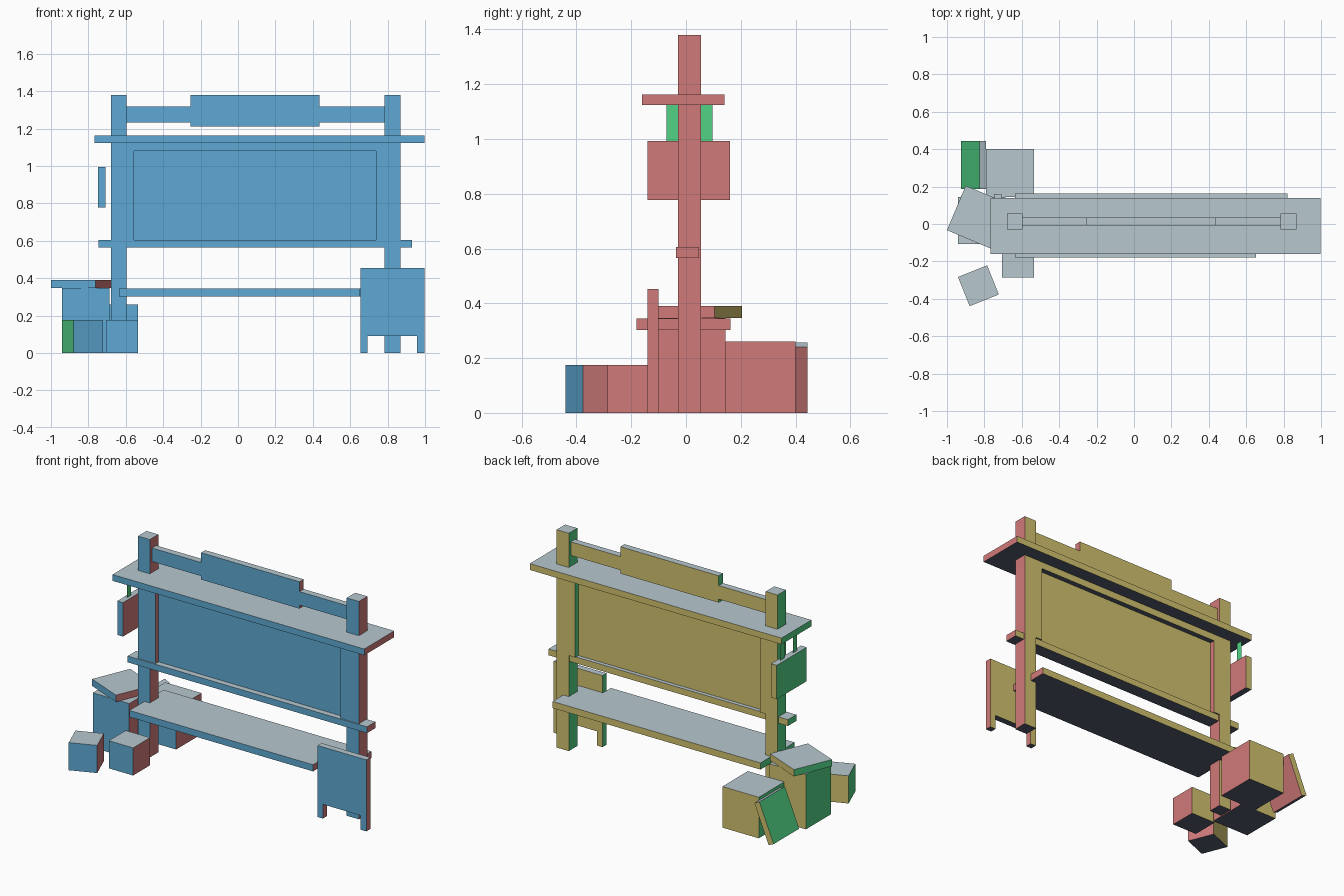
import bpy
import bmesh
from math import radians
from mathutils import Matrix, Vector

cube = bpy.data.objects.get("Cube")
if cube:
    bpy.data.objects.remove(cube, do_unlink=True)


def linear(c):
    c /= 255
    return c / 12.92 if c <= 0.04045 else ((c + 0.055) / 1.055) ** 2.4


def make_material(name, rgb):
    mat = bpy.data.materials.new(name)
    mat.use_nodes = True
    col = (*[linear(c) for c in rgb], 1)
    mat.diffuse_color = col
    mat.node_tree.nodes["Principled BSDF"].inputs["Base Color"].default_value = col
    return mat


# One colour per facing direction: the order is +x, -x, +y, -y, +z, -z
MATERIALS = [
    make_material("red", (208, 122, 122)),
    make_material("green", (82, 211, 134)),
    make_material("olive", (210, 194, 111)),
    make_material("blue", (94, 169, 211)),
    make_material("pale_grey", (183, 201, 208)),
    make_material("dark_slate", (84, 92, 109)),
]


def finish(name, bm):
    """Colour every face by its dominant direction and make the object."""
    bm.normal_update()
    for f in bm.faces:
        axis = max(range(3), key=lambda i: abs(f.normal[i]))
        f.material_index = axis * 2 + (f.normal[axis] < 0)
    mesh = bpy.data.meshes.new(name)
    bm.to_mesh(mesh)
    bm.free()
    for mat in MATERIALS:
        mesh.materials.append(mat)
    obj = bpy.data.objects.new(name, mesh)
    bpy.context.collection.objects.link(obj)
    return obj


def box(name, x, y, z, turn=0):
    """Box from (low, high) ranges, turned about its own vertical axis."""
    spans = (x, y, z)
    centre = Vector([(a + b) / 2 for a, b in spans])
    size = [b - a for a, b in spans]
    bm = bmesh.new()
    bmesh.ops.create_cube(bm, size=1)
    bm.transform(Matrix.Translation(centre) @ Matrix.Rotation(radians(turn), 4, "Z")
                 @ Matrix.Diagonal((*size, 1)))
    return finish(name, bm)


def prism(name, points, start, depth):
    """Extrude a flat outline; start maps 2D points to 3D."""
    bm = bmesh.new()
    face = bm.faces.new([bm.verts.new(start(a, b)) for a, b in points])
    out = bmesh.ops.extrude_face_region(bm, geom=[face])
    verts = [v for v in out["geom"] if isinstance(v, bmesh.types.BMVert)]
    bmesh.ops.translate(bm, verts=verts, vec=depth)
    bmesh.ops.recalc_face_normals(bm, faces=bm.faces)
    return finish(name, bm)


# Posts and the recessed board between them
POST_Y = (-0.03, 0.055)
LEFT, RIGHT = 0.783, -0.597
box("left_post", (LEFT, 0.868), POST_Y, (0, 1.38))
box("right_post", (-0.68, RIGHT), POST_Y, (0, 1.38))
box("board_panel", (-0.557, 0.738), (0, 0.022), (0.6, 1.085))
box("left_frame", (0.738, LEFT), POST_Y, (0.605, 1.123))
box("right_frame", (RIGHT, -0.557), POST_Y, (0.605, 1.123))
box("top_frame", (-0.557, 0.738), POST_Y, (1.08, 1.123))
box("ledge", (-0.747, 0.93), (-0.037, 0.047), (0.565, 0.605))

# Roof plank and the stepped header above it
box("roof_plank", (-0.767, 0.997), (-0.16, 0.14), (1.123, 1.163))
header = [(RIGHT, 1.232), (-0.254, 1.232), (-0.254, 1.21), (0.436, 1.21),
          (0.436, 1.232), (LEFT, 1.232), (LEFT, 1.318), (0.436, 1.318),
          (0.436, 1.38), (-0.254, 1.38), (-0.254, 1.318), (RIGHT, 1.318)]
prism("header", header, lambda a, b: (a, -0.007, b), (0, 0.042, 0))

# Low shelf, notched around the standing sign
shelf = [(-0.635, -0.18), (0.652, -0.18), (0.652, -0.1), (0.822, -0.1),
         (0.822, 0.162), (-0.635, 0.162)]
prism("shelf", shelf, lambda a, b: (a, b, 0.303), (0, 0, 0.042))

# Standing sign with two feet
stand = [(0.655, 0), (0.693, 0), (0.693, 0.09), (0.957, 0.09), (0.957, 0),
         (0.997, 0), (0.997, 0.453), (0.655, 0.453)]
prism("standing_sign", stand, lambda a, b: (a, -0.14, b), (0, 0.04, 0))

# Hanging sign and its two flat straps
box("hanging_sign", (-0.748, -0.708), (-0.14, 0.16), (0.778, 0.993))
for name, y0 in (("front_strap", -0.072), ("back_strap", 0.055)):
    strap_bm = bmesh.new()
    outline = [(y0, 0.993), (y0, 1.123), (y0 + 0.042, 1.123), (y0 + 0.042, 0.993)]
    face = strap_bm.faces.new([strap_bm.verts.new((-0.728, y, z)) for y, z in outline])
    face.normal_update()
    if face.normal.x > 0:
        face.normal_flip()
    finish(name, strap_bm)

# Crates beside the right post
box("back_crate", (-0.79, -0.535), (0.145, 0.4), (0, 0.26))
box("middle_crate", (-0.942, -0.687), (-0.108, 0.145), (0, 0.347))
box("crate_lid", (-0.96, -0.702), (-0.093, 0.165), (0.347, 0.39), turn=-22.8)
box("small_crate", (-0.705, -0.535), (-0.286, -0.116), (0, 0.175))
box("turned_crate", (-0.916, -0.748), (-0.414, -0.246), (0, 0.175), turn=21.8)

# Loose lid leaning on the back crate
lean = [(-0.89, 0), (-0.79, 0.24), (-0.825, 0.257), (-0.925, 0.016)]
prism("leaning_lid", lean, lambda a, b: (a, 0.188, b), (0, 0.256, 0))
